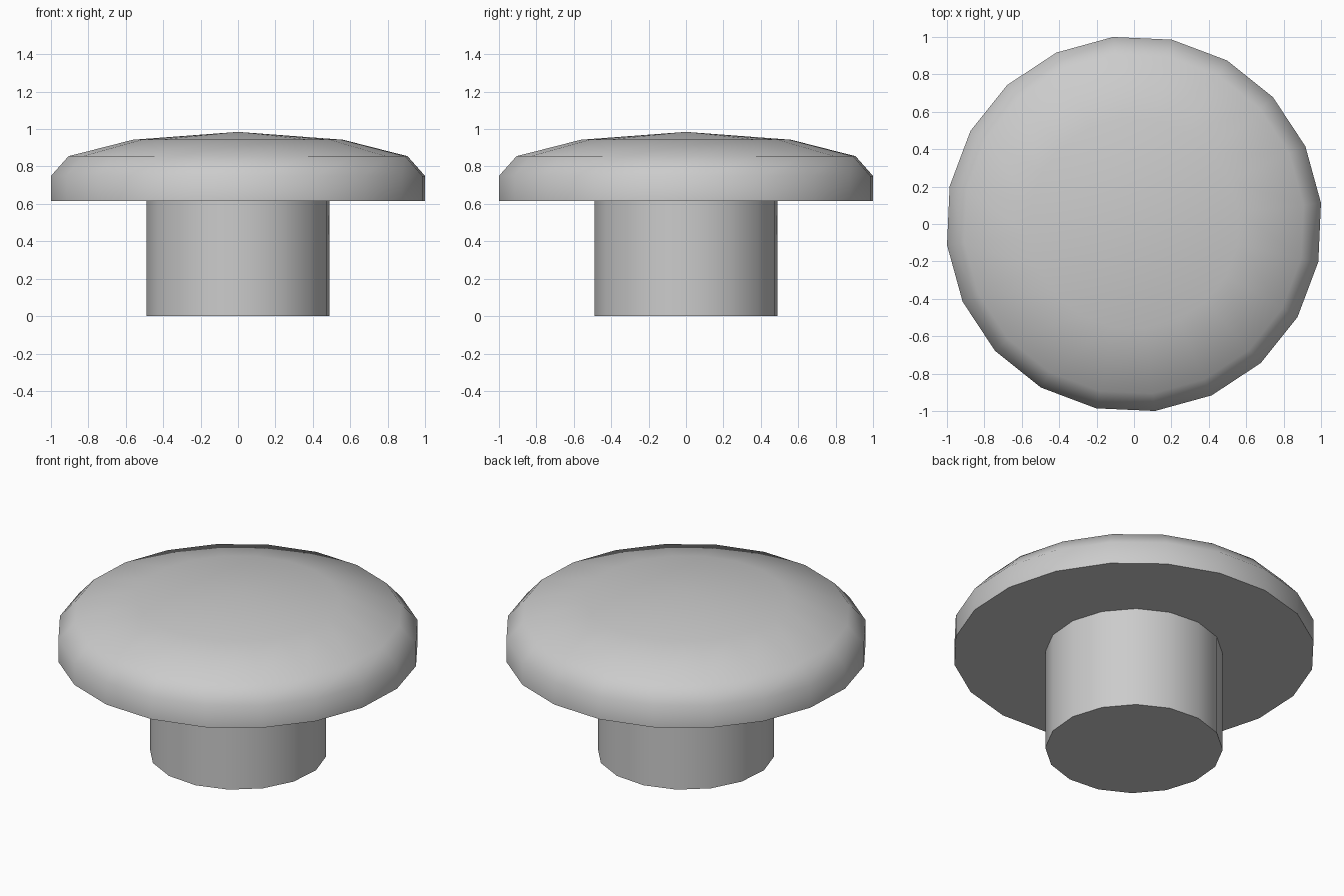
import bpy, bmesh, math

if "Cube" in bpy.data.objects:
    bpy.data.objects.remove(bpy.data.objects["Cube"])


def lathe(name, profile, sides, phase):
    """Closed solid of revolution; a profile radius of 0 becomes a single pole vertex."""
    bm = bmesh.new()
    rings = []
    for r, z in profile:
        n = sides if r > 0 else 1
        rings.append([bm.verts.new((r * math.cos(phase + math.tau * i / sides),
                                    r * math.sin(phase + math.tau * i / sides), z))
                      for i in range(n)])
    for low, high in zip(rings, rings[1:]):
        for i in range(sides):
            j = (i + 1) % sides
            if len(high) == 1:
                bm.faces.new((low[i], low[j], high[0]))
            else:
                bm.faces.new((low[i], low[j], high[j], high[i]))
    # Flat ends
    for ring in (rings[0], rings[-1]):
        if len(ring) > 1:
            bm.faces.new(ring)
    bmesh.ops.recalc_face_normals(bm, faces=bm.faces)
    mesh = bpy.data.meshes.new(name)
    bm.to_mesh(mesh)
    bm.free()
    obj = bpy.data.objects.new(name, mesh)
    bpy.context.collection.objects.link(obj)
    bpy.ops.object.select_all(action='DESELECT')
    obj.select_set(True)
    bpy.context.view_layer.objects.active = obj
    bpy.ops.object.shade_smooth_by_angle(angle=math.radians(50))
    return obj


phase = math.radians(6.4)

# Straight round stem, ending at the underside of the head
lathe("stem", [(0.493, 0), (0.493, 0.615)], 16, phase)

# Shallow domed head with a flat underside
lathe("domed_head", [(1.006, 0.615), (1.006, 0.75), (0.912, 0.855),
                     (0.565, 0.943), (0, 0.985)], 20, phase)
